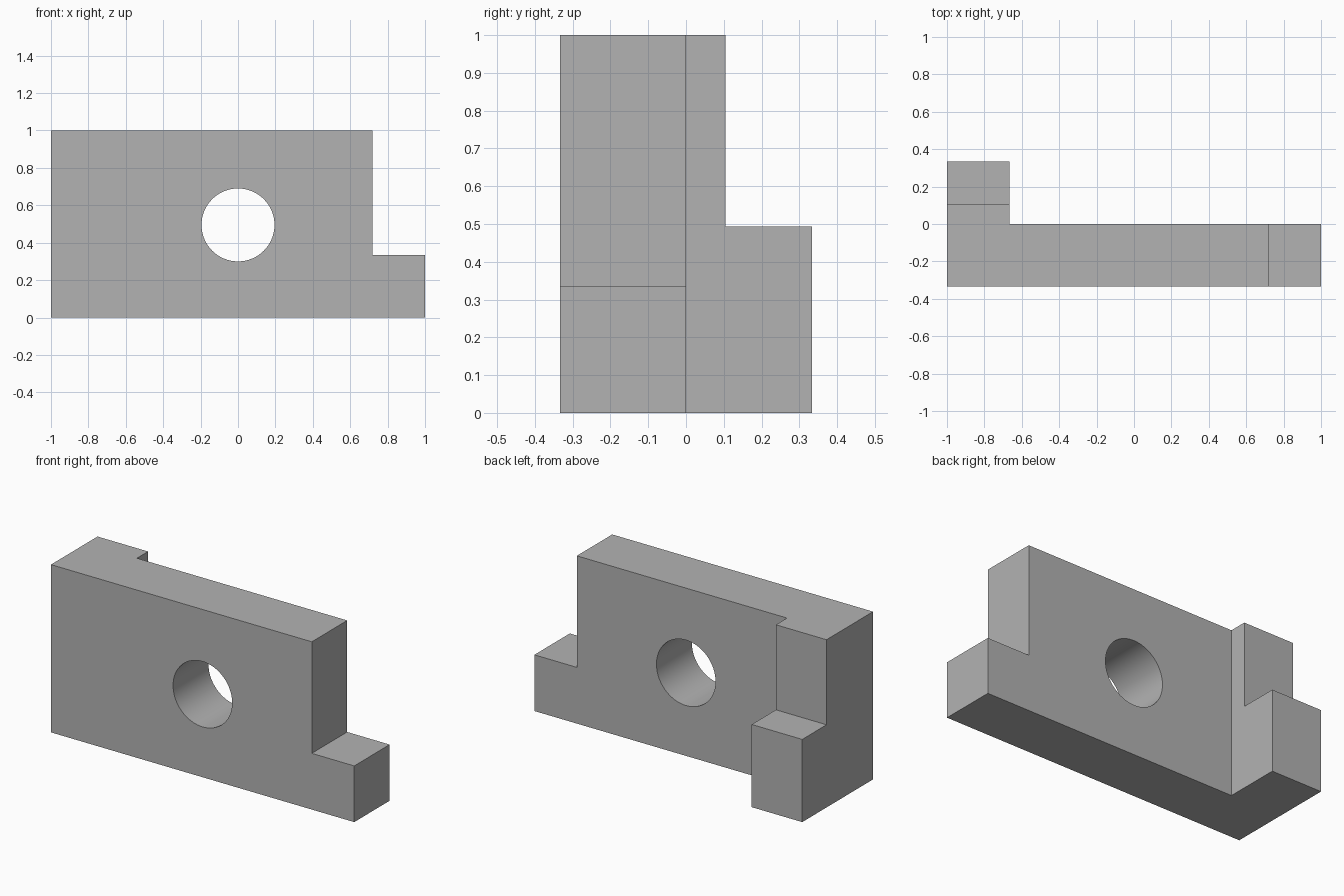
import bpy
import bmesh
from mathutils import Vector

if "Cube" in bpy.data.objects:
    bpy.data.objects.remove(bpy.data.objects["Cube"], do_unlink=True)

# Single grey material
grey = bpy.data.materials.new("plain_grey")
grey.use_nodes = True
colour = (0.45, 0.45, 0.45, 1)
grey.diffuse_color = colour
grey.node_tree.nodes["Principled BSDF"].inputs["Base Color"].default_value = colour


def extrude_profile(name, points, direction):
    """Solid prism from a closed outline of 3D points."""
    bm = bmesh.new()
    face = bm.faces.new([bm.verts.new(p) for p in points])
    result = bmesh.ops.extrude_face_region(bm, geom=[face], use_keep_orig=True)
    moved = [v for v in result["geom"] if isinstance(v, bmesh.types.BMVert)]
    bmesh.ops.translate(bm, verts=moved, vec=Vector(direction))
    bmesh.ops.recalc_face_normals(bm, faces=bm.faces)
    mesh = bpy.data.meshes.new(name)
    bm.to_mesh(mesh)
    bm.free()
    mesh.materials.append(grey)
    obj = bpy.data.objects.new(name, mesh)
    bpy.context.collection.objects.link(obj)
    return obj


def combine(target, other, operation):
    """Apply a boolean and remove the helper object."""
    bpy.context.view_layer.objects.active = target
    mod = target.modifiers.new(operation, 'BOOLEAN')
    mod.operation = operation
    mod.solver = 'EXACT'
    mod.object = other
    bpy.ops.object.modifier_apply(modifier=mod.name)
    bpy.data.objects.remove(other, do_unlink=True)


DEPTH = 1 / 3

# Upright plate with a low step at one end
plate_outline = [(-1, 0), (1, 0), (1, 0.335), (0.72, 0.335), (0.72, 1), (-1, 1)]
bracket = extrude_profile("stepped_bracket",
                          [(x, -DEPTH, z) for x, z in plate_outline], (0, DEPTH, 0))

# Stepped foot projecting from the back at the other end
foot_outline = [(-0.2, 0), (DEPTH, 0), (DEPTH, 0.493), (0.105, 0.493), (0.105, 1), (-0.2, 1)]
foot = extrude_profile("rear_foot", [(-1, y, z) for y, z in foot_outline], (DEPTH, 0, 0))
combine(bracket, foot, 'UNION')

# Round through hole
bpy.ops.mesh.primitive_cylinder_add(vertices=64, radius=0.195, depth=1,
                                    location=(0, -DEPTH / 2, 0.495), rotation=(1.5707963, 0, 0))
hole_cutter = bpy.context.object
hole_cutter.name = "hole_cutter"
hole_cutter.hide_render = True
hole_cutter.data.materials.append(grey)
combine(bracket, hole_cutter, 'DIFFERENCE')

# Smooth bore, sharp edges elsewhere
bpy.ops.object.select_all(action='DESELECT')
bracket.select_set(True)
bpy.context.view_layer.objects.active = bracket
bpy.ops.object.shade_smooth_by_angle()
